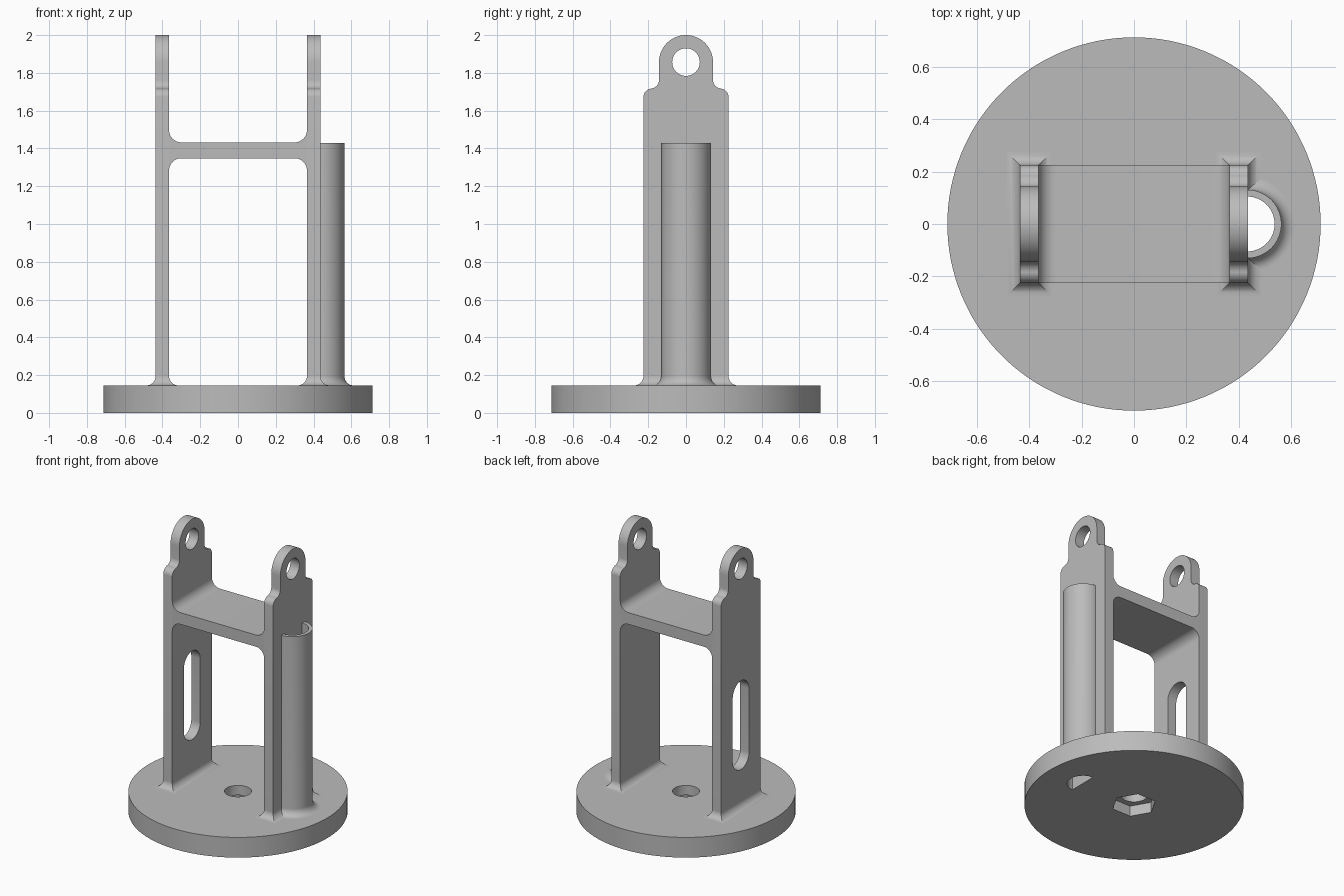
import bpy, bmesh
from math import sin, cos, pi, radians
from mathutils import Matrix, Vector

cube = bpy.data.objects.get("Cube")
if cube:
    bpy.data.objects.remove(cube, do_unlink=True)

grey = bpy.data.materials.new("plain grey")
grey.use_nodes = True
grey.diffuse_color = (0.5, 0.5, 0.5, 1)
grey.node_tree.nodes["Principled BSDF"].inputs["Base Color"].default_value = grey.diffuse_color

BASE_R, BASE_TOP = 0.713, 0.145
IN_X, OUT_X, HALF_Y = 0.365, 0.436, 0.225
FILLET = 0.05
TUBE_X, TUBE_R, BORE_R, TUBE_TOP = 0.432, 0.131, 0.105, 1.43
EYE_Z, EYE_R = 1.857, 0.143


def finish(name, bm):
    bmesh.ops.remove_doubles(bm, verts=bm.verts, dist=1e-5)
    bmesh.ops.recalc_face_normals(bm, faces=bm.faces)
    mesh = bpy.data.meshes.new(name)
    bm.to_mesh(mesh)
    bm.free()
    mesh.materials.append(grey)
    ob = bpy.data.objects.new(name, mesh)
    bpy.context.collection.objects.link(ob)
    return ob


def arc(cx, cy, r, a0, a1, n=10):
    return [(cx + r * cos(radians(a0 + (a1 - a0) * i / n)),
             cy + r * sin(radians(a0 + (a1 - a0) * i / n))) for i in range(n + 1)]


def loft(name, rings):
    """Closed solid through a stack of matching point rings."""
    bm = bmesh.new()
    rows = [[bm.verts.new(p) for p in ring] for ring in rings]
    for a, b in zip(rows, rows[1:]):
        for i in range(len(a)):
            j = (i + 1) % len(a)
            bm.faces.new((a[i], a[j], b[j], b[i]))
    bm.faces.new(rows[0])
    bm.faces.new(rows[-1])
    return finish(name, bm)


def prism(name, pts, axis, lo, hi):
    """Extrude a 2D outline along x, y or z."""
    place = {"x": lambda a, b, c: (c, a, b),
             "y": lambda a, b, c: (a, c, b),
             "z": lambda a, b, c: (a, b, c)}[axis]
    return loft(name, [[place(a, b, c) for a, b in pts] for c in (lo, hi)])


def circle(cx, cy, r, n=48):
    return arc(cx, cy, r, 0, 360, n)[:-1]


def cut(ob, *cutters):
    for c in cutters:
        c.hide_render = True
        mod = ob.modifiers.new("cut", "BOOLEAN")
        mod.operation, mod.solver, mod.object = "DIFFERENCE", "EXACT", c
        bpy.context.view_layer.objects.active = ob
        bpy.ops.object.modifier_apply(modifier=mod.name)
        bpy.data.objects.remove(c, do_unlink=True)


def bore_cutter():
    # half-round bore beside the left upright
    half = arc(TUBE_X, 0, BORE_R, -87.8, 87.8, 32)
    return prism("bore_cutter", half, "z", -0.1, 0.5)


parts = []

# Round base with centre hole, hexagonal nut pocket and tube bore
base = prism("base_disc", circle(0, 0, BASE_R, 128), "z", 0, BASE_TOP)
cut(base,
    prism("hole_cutter", circle(0, 0, 0.088), "z", -0.1, 0.3),
    prism("nut_cutter", circle(0, 0, 0.146, 6), "z", -0.1, 0.075),
    bore_cutter())
parts.append(base)

# Upright outline: straight sides, stepped shoulders, round eye on top
right_edge = ([(HALF_Y, 0.1)]
              + arc(HALF_Y - 0.045, 1.672, 0.045, 0, 90)
              + arc(EYE_R + 0.045, 1.762, 0.045, 270, 180))
outline = right_edge + arc(0, EYE_Z, EYE_R, 0, 180, 40) + [(-y, z) for y, z in reversed(right_edge)]

for side, s in (("left", 1), ("right", -1)):
    lo, hi = sorted((s * IN_X, s * OUT_X))
    upright = prism(side + "_upright", outline, "x", lo, hi)
    cut(upright, prism("eye_cutter", circle(0, EYE_Z, 0.073), "x", lo - 0.1, hi + 0.1))
    if s < 0:
        slot = arc(0, 0.96, 0.093, 0, 180, 24) + arc(0, 0.51, 0.093, 180, 360, 24)
        cut(upright, prism("slot_cutter", slot, "x", lo - 0.1, hi + 0.1))
    parts.append(upright)

    # Concave mitred foot where the upright meets the base
    rings = []
    for d, z in arc(FILLET, BASE_TOP + FILLET, FILLET, 270, 180):
        rings.append([(lo - d, -HALF_Y - d, z), (hi + d, -HALF_Y - d, z),
                      (hi + d, HALF_Y + d, z), (lo - d, HALF_Y + d, z)])
    foot = loft(side + "_upright_foot", rings)
    if s > 0:
        cut(foot, bore_cutter())
    parts.append(foot)

# Crossbar with rounded inner corners, buried slightly in the uprights
r, bar_lo, bar_hi = 0.065, 1.348, 1.432
end = IN_X + 0.02
half = ([(end, bar_lo - r)] + arc(IN_X - r, bar_lo - r, r, 0, 90)
        + [(x, z) for x, z in reversed(arc(-IN_X + r, bar_lo - r, r, 180, 90))][::1]
        + [(-end, bar_lo - r), (-end, bar_hi + r)]
        + arc(-IN_X + r, bar_hi + r, r, 180, 270)
        + arc(IN_X - r, bar_hi + r, r, 270, 360) + [(end, bar_hi + r)])
parts.append(prism("crossbar", half, "y", -HALF_Y, HALF_Y))

# Half tube on the outer face of the left upright, flared at its foot
section = [(BORE_R, BASE_TOP - 0.01), (BORE_R, TUBE_TOP), (TUBE_R, TUBE_TOP)]
section += arc(TUBE_R + FILLET, BASE_TOP + FILLET, FILLET, 180, 270)
section += [(TUBE_R + FILLET, BASE_TOP - 0.01)]
bm = bmesh.new()
steps, rows = 40, []
for i in range(steps + 1):
    turn = Matrix.Rotation(-pi / 2 + pi * i / steps, 3, "Z")
    rows.append([bm.verts.new(turn @ Vector((q, 0, z)) + Vector((TUBE_X, 0, 0))) for q, z in section])
n = len(section)
for a, b in zip(rows, rows[1:]):
    for i in range(n):
        j = (i + 1) % n
        bm.faces.new((a[i], b[i], b[j], a[j]))
bm.faces.new(rows[0])
bm.faces.new(rows[-1])
parts.append(finish("half_tube", bm))

# Smooth curved walls, keep crisp edges
bpy.ops.object.select_all(action="DESELECT")
for ob in parts:
    ob.select_set(True)
bpy.context.view_layer.objects.active = parts[0]
bpy.ops.object.shade_smooth_by_angle(angle=radians(30))
